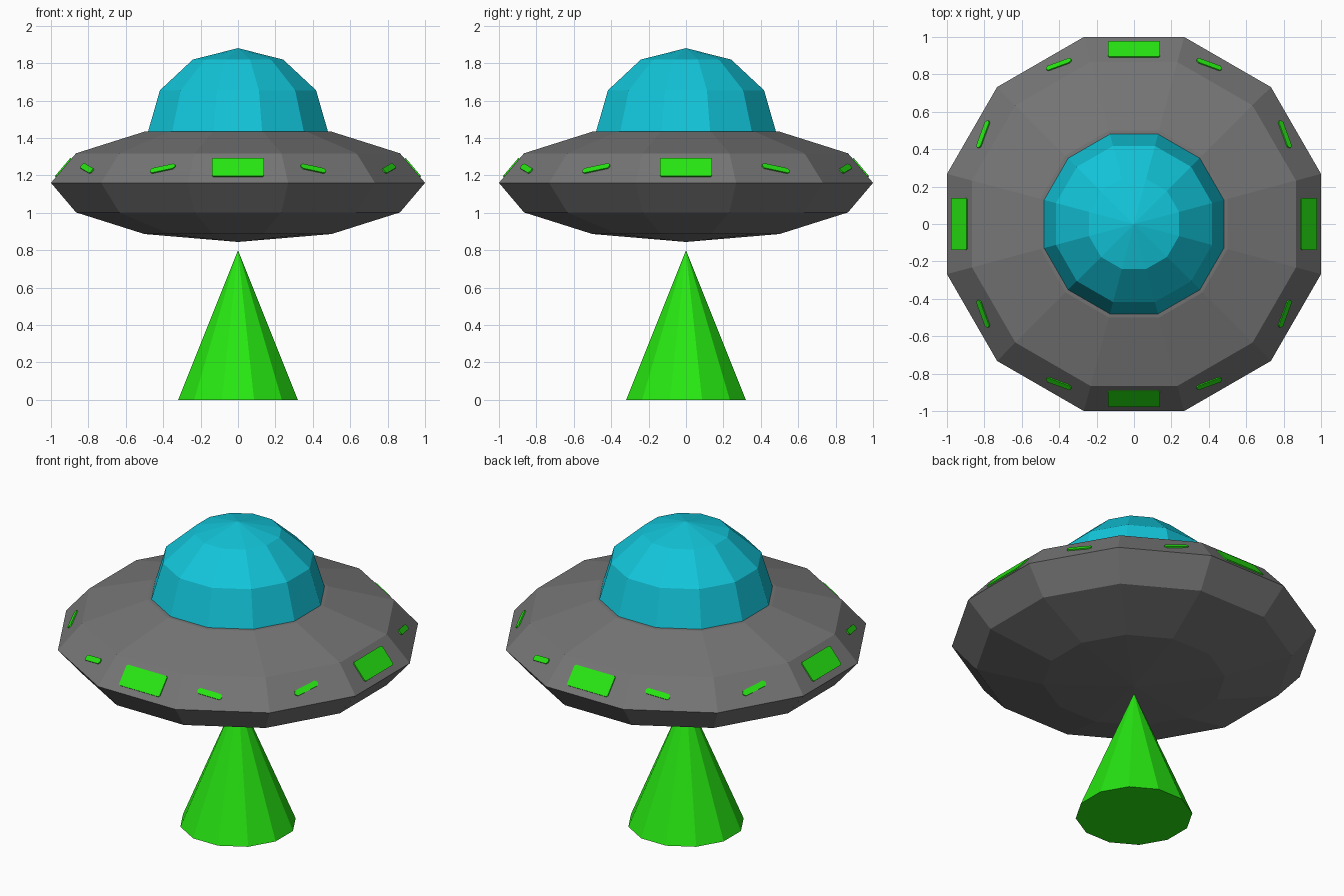
import bpy, bmesh, math
from mathutils import Vector, Matrix

if "Cube" in bpy.data.objects:
    bpy.data.objects.remove(bpy.data.objects["Cube"])

SIDES = 12
SEC = 1 / math.cos(math.pi / SIDES)  # flat-side distance to corner radius


def material(name, rgb):
    m = bpy.data.materials.new(name)
    m.diffuse_color = (*rgb, 1)
    m.use_nodes = True
    m.node_tree.nodes["Principled BSDF"].inputs["Base Color"].default_value = m.diffuse_color
    return m


GREY = material("hull grey", (0.18, 0.18, 0.18))
TEAL = material("glass teal", (0.006, 0.56, 0.70))
GREEN = material("glow green", (0.02, 0.80, 0.006))


def finish(name, bm, mat):
    bmesh.ops.recalc_face_normals(bm, faces=bm.faces[:])
    mesh = bpy.data.meshes.new(name)
    bm.to_mesh(mesh)
    bm.free()
    mesh.materials.append(mat)
    ob = bpy.data.objects.new(name, mesh)
    bpy.context.collection.objects.link(ob)
    return ob


def lathe(name, profile, mat):
    """Twelve-sided turned solid from (flat-side distance, z), bottom to top."""
    bm = bmesh.new()
    rings = []
    for r, z in profile:
        n = 1 if r == 0 else SIDES
        rings.append([bm.verts.new((r * SEC * math.cos((i + .5) * math.tau / SIDES),
                                    r * SEC * math.sin((i + .5) * math.tau / SIDES), z))
                      for i in range(n)])
    for a, b in zip(rings, rings[1:]):
        for i in range(SIDES):
            j = (i + 1) % SIDES
            quad = [a[i % len(a)], a[j % len(a)], b[j % len(b)], b[i % len(b)]]
            bm.faces.new(list(dict.fromkeys(quad)))
    for ring in (rings[0], rings[-1]):
        if len(ring) > 1:
            bm.faces.new(ring)
    return finish(name, bm, mat)


def arc(radius, height, mid, degrees):
    return [(0 if abs(d) == 90 else radius * math.cos(math.radians(d)),
             mid + height * math.sin(math.radians(d))) for d in degrees]


# Saucer body, dome and beam
MID, RISE = 1.16, 0.316
lathe("saucer_hull", arc(1.0, RISE, MID, range(-90, 91, 30)), GREY)
lathe("dome", arc(0.482, 0.45, 1.43, range(0, 91, 30)), TEAL)
lathe("beam", [(0.32, 0), (0, 0.80)], GREEN)


def window(name, azimuth, t, z, half_len, half_wid, tilt, corner, mirror=(1, 1)):
    """Thin plate with clipped corners lying on the sloped upper hull band."""
    az = math.radians(azimuth)
    out = Vector((math.sin(az), math.cos(az), 0))
    side = Vector((math.cos(az), -math.sin(az), 0))
    run, rise = 1 - math.cos(math.pi / 6), RISE / 2
    up = (Vector((0, 0, rise)) - out * run).normalized()
    normal = (out * rise + Vector((0, 0, run))).normalized()
    centre = out * (1 - run * (z - MID) / rise) + side * t + Vector((0, 0, z))
    rot = Matrix.Rotation(math.radians(tilt), 2)
    a, b, c = half_len, half_wid, corner
    outline = [(a, b - c), (a - c, b), (c - a, b), (-a, b - c),
               (-a, c - b), (c - a, -b), (a - c, -b), (a, c - b)]
    bm = bmesh.new()
    layers = []
    for depth in (-0.001, 0.007):
        layer = []
        for p in outline:
            q = rot @ Vector(p)
            v = centre + side * q.x + up * q.y + normal * depth
            layer.append(bm.verts.new((v.x * mirror[0], v.y * mirror[1], v.z)))
        bm.faces.new(layer)
        layers.append(layer)
    lo, hi = layers
    for i in range(len(lo)):
        j = (i + 1) % len(lo)
        bm.faces.new((lo[i], lo[j], hi[j], hi[i]))
    finish(name, bm, GREEN)


# Four large windows
for k in range(4):
    window(f"large_window_{k + 1}", k * 90, 0, 1.24, 0.14, 0.064, 0, 0.008)

# Eight slanted light slots, mirrored into each quadrant
for k, m in enumerate([(1, 1), (-1, 1), (-1, -1), (1, -1)]):
    window(f"end_slot_{k + 1}", 30, -0.078, 1.234, 0.072, 0.017, -15, 0.011, m)
    window(f"side_slot_{k + 1}", 60, -0.012, 1.235, 0.079, 0.017, 15, 0.011, m)
